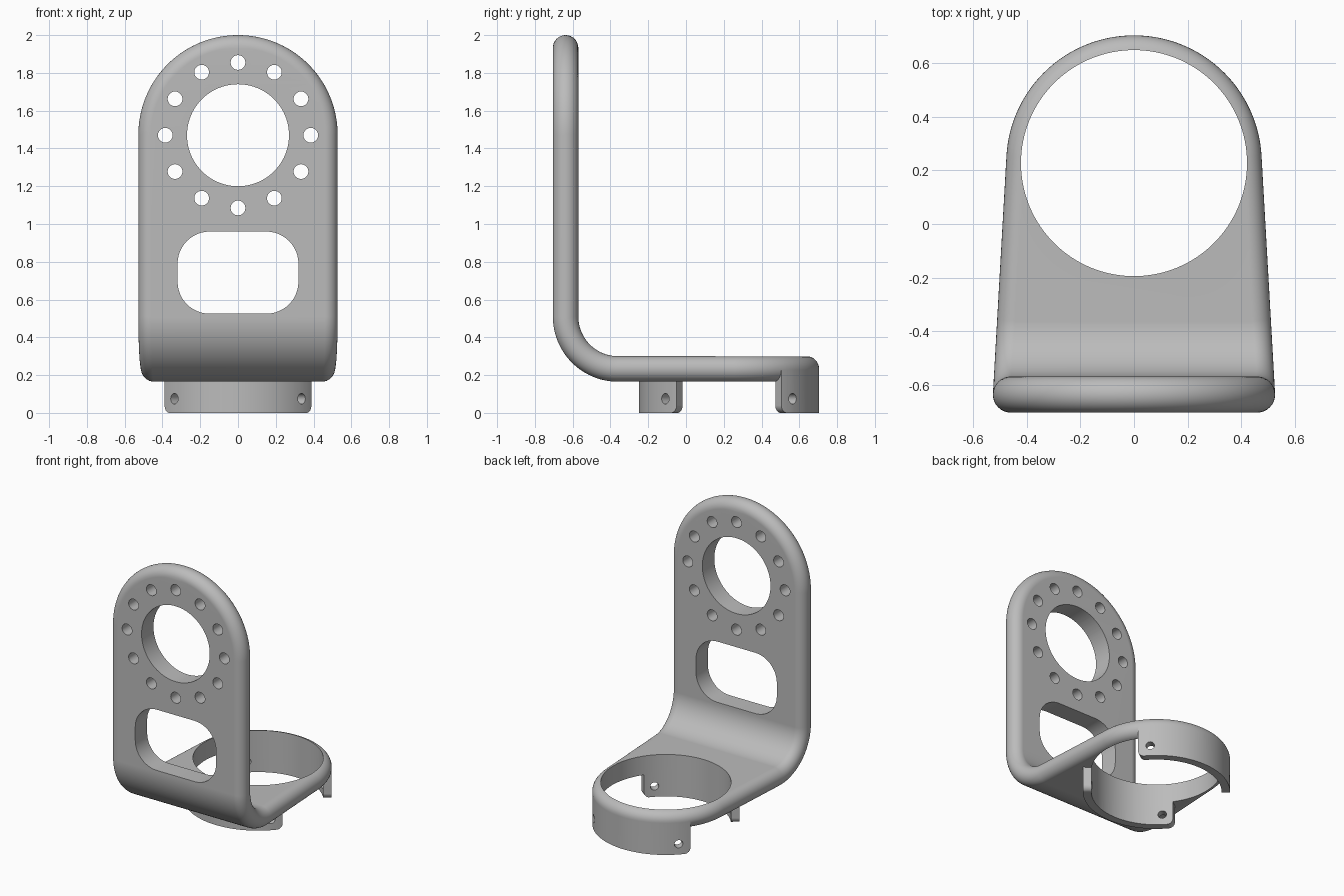
import bpy, bmesh
from math import sin, cos, pi, radians, sqrt, atan2
from mathutils import Matrix, Vector

if "Cube" in bpy.data.objects:
    bpy.data.objects.remove(bpy.data.objects["Cube"])

# Single grey material
grey = bpy.data.materials.new("plain_grey")
grey.use_nodes = True
colour = (0.5, 0.5, 0.5, 1)
grey.diffuse_color = colour
grey.node_tree.nodes["Principled BSDF"].inputs["Base Color"].default_value = colour

# Main dimensions
EDGE = 0.0675                     # half the plate thickness, fully rounded edge
BEND_Y, BEND_Z, BEND_R = -0.36, 0.51, 0.2775
BEND_LEN = BEND_R * pi / 2
RING_Y, RING_R, RING_HOLE = 0.2275, 0.4775, 0.4225
ARCH_Z, ARCH_R = 1.4725, 0.5275
TAPER = radians(3.22)


def make_object(name, bm):
    bmesh.ops.recalc_face_normals(bm, faces=bm.faces)
    mesh = bpy.data.meshes.new(name)
    bm.to_mesh(mesh)
    bm.free()
    mesh.materials.append(grey)
    obj = bpy.data.objects.new(name, mesh)
    bpy.context.collection.objects.link(obj)
    return obj


def bend(x, s, t):
    """Fold flat plate coordinates (s along the plate, t through it) into an L."""
    if s < 0:
        return Vector((x, BEND_Y - s, BEND_Z - BEND_R + t))
    if s > BEND_LEN:
        return Vector((x, BEND_Y - BEND_R + t, BEND_Z + s - BEND_LEN))
    a = s / BEND_R
    r = BEND_R - t
    return Vector((x, BEND_Y - r * sin(a), BEND_Z - r * cos(a)))


def half_outline():
    """Right-hand outline of the unfolded plate as (x, s, normal x, normal s)."""
    pts = []
    ring_s = BEND_Y - RING_Y
    steps = 40
    for i in range(steps + 1):
        a = pi / 2 + (TAPER - pi / 2) * i / steps
        pts.append((RING_R * cos(a), ring_s - RING_R * sin(a), cos(a), -sin(a)))
    x0, y0 = pts[-1][0], BEND_Y - pts[-1][1]
    slope = (ARCH_R - x0) / (y0 - BEND_Y + BEND_R)
    for i in range(25):
        s = BEND_LEN * i / 24
        y = bend(0, s, 0).y
        tilt = TAPER * (1 - i / 24)
        pts.append((x0 + (y0 - y) * slope, s, cos(tilt), -sin(tilt)))
    arch_s = BEND_LEN + ARCH_Z - BEND_Z
    for i in range(steps + 1):
        a = pi / 2 * i / steps
        pts.append((ARCH_R * cos(a), arch_s + ARCH_R * sin(a), cos(a), sin(a)))
    return pts


def build_plate():
    bm = bmesh.new()
    outline = half_outline()
    n = len(outline)
    loops = []
    layers = 16
    for k in range(layers + 1):
        a = -pi / 2 + pi * k / layers
        inset, t = EDGE * (1 - cos(a)), EDGE * sin(a)
        flat = [(x - nx * inset, s - ns * inset) for x, s, nx, ns in outline]
        right = [bm.verts.new(bend(x, s, t)) for x, s in flat]
        left = [bm.verts.new(bend(-x, s, t)) for x, s in flat[1:-1]]
        right[0].co.x = right[-1].co.x = 0
        loops.append(right + left[::-1])
    m = len(loops[0])
    # Rounded edge
    for lo, hi in zip(loops, loops[1:]):
        for i in range(m):
            j = (i + 1) % m
            bm.faces.new((lo[i], lo[j], hi[j], hi[i]))
    # Strips across both flat sides
    for loop in (loops[0], loops[-1]):
        for i in range(n - 1):
            quad = [loop[i], loop[i + 1], loop[(m - i - 1) % m], loop[(m - i) % m]]
            bm.faces.new(list(dict.fromkeys(quad)))
    return make_object("bracket", bm)


def build_collar(name, middle):
    """Curved tab under the ring with rounded lower corners."""
    bm = bmesh.new()
    half, corner, inner, outer = radians(54.5), 0.04, 0.40, RING_R - 0.0005
    span = corner / outer
    ease = [span * (1 - cos(pi / 2 * i / 8)) for i in range(9)]
    core = [span + (2 * half - 2 * span) * i / 48 for i in range(1, 48)]
    angles = ease + core + [2 * half - e for e in ease[::-1]]
    rows = []
    for a in angles:
        u = min(a, 2 * half - a) * outer
        low = corner - sqrt(max(0, corner**2 - (corner - u)**2)) if u < corner else 0
        b = middle - half + a
        rows.append([bm.verts.new((r * cos(b), RING_Y + r * sin(b), z))
                     for r, z in ((inner, low), (outer, low), (outer, 0.2325), (inner, 0.2325))])
    for p, q in zip(rows, rows[1:]):
        for i in range(4):
            j = (i + 1) % 4
            bm.faces.new((p[i], p[j], q[j], q[i]))
    bm.faces.new(rows[0])
    bm.faces.new(rows[-1])
    return make_object(name, bm)


def rod(centre, direction, radius, length, sides):
    bm = bmesh.new()
    turn = Vector(direction).to_track_quat("Z", "Y").to_matrix().to_4x4()
    bmesh.ops.create_cone(bm, cap_ends=True, segments=sides, radius1=radius, radius2=radius,
                          depth=length, matrix=Matrix.Translation(centre) @ turn)
    return make_object("cutter", bm)


def slot(half_w, low, high, corner):
    """Rounded rectangular cutter through the upright plate."""
    bm = bmesh.new()
    verts = []
    mid, half_h = (low + high) / 2, (high - low) / 2
    for q, (sx, sz) in enumerate(((1, 1), (-1, 1), (-1, -1), (1, -1))):
        for i in range(13):
            a = pi / 2 * (q + i / 12)
            verts.append(bm.verts.new((sx * (half_w - corner) + corner * cos(a), -0.9,
                                       mid + sz * (half_h - corner) + corner * sin(a))))
    face = bm.faces.new(verts)
    moved = bmesh.ops.extrude_face_region(bm, geom=[face])["geom"]
    bmesh.ops.translate(bm, vec=(0, 0.5, 0),
                        verts=[v for v in moved if isinstance(v, bmesh.types.BMVert)])
    return make_object("cutter", bm)


def combine(target, other, operation):
    mod = target.modifiers.new("combine", "BOOLEAN")
    mod.operation, mod.object, mod.solver = operation, other, "EXACT"
    bpy.context.view_layer.objects.active = target
    bpy.ops.object.modifier_apply(modifier=mod.name)
    bpy.data.objects.remove(other)


bracket = build_plate()

# Front and back collar tabs
for name, middle in (("front_tab", -pi / 2), ("back_tab", pi / 2)):
    combine(bracket, build_collar(name, middle), "UNION")

# Ring opening, large round opening and slot
UP, THROUGH = (0, 0, 1), (0, 1, 0)
plate_y = BEND_Y - BEND_R
cutters = [rod((0, RING_Y, 0.2), UP, RING_HOLE, 0.6, 128),
           rod((0, plate_y, 1.47), THROUGH, 0.27, 0.5, 96),
           slot(0.32, 0.525, 0.96, 0.17)]
# Circle of bolt holes
for i in range(12):
    a = pi / 6 * i
    cutters.append(rod((0.385 * cos(a), plate_y, 1.47 + 0.385 * sin(a)), THROUGH, 0.039, 0.5, 32))
# Diagonal pin holes through the tabs
for side in (1, -1):
    cutters.append(rod((0, RING_Y, 0.075), (side, 1, 0), 0.028, 1.2, 24))
for cutter in cutters:
    combine(bracket, cutter, "DIFFERENCE")

# Smooth shading with crisp hole rims
bpy.ops.object.select_all(action="DESELECT")
bracket.select_set(True)
bpy.context.view_layer.objects.active = bracket
bpy.ops.object.shade_smooth_by_angle(angle=radians(30))
weighted = bracket.modifiers.new("even_normals", "WEIGHTED_NORMAL")
weighted.keep_sharp = True
